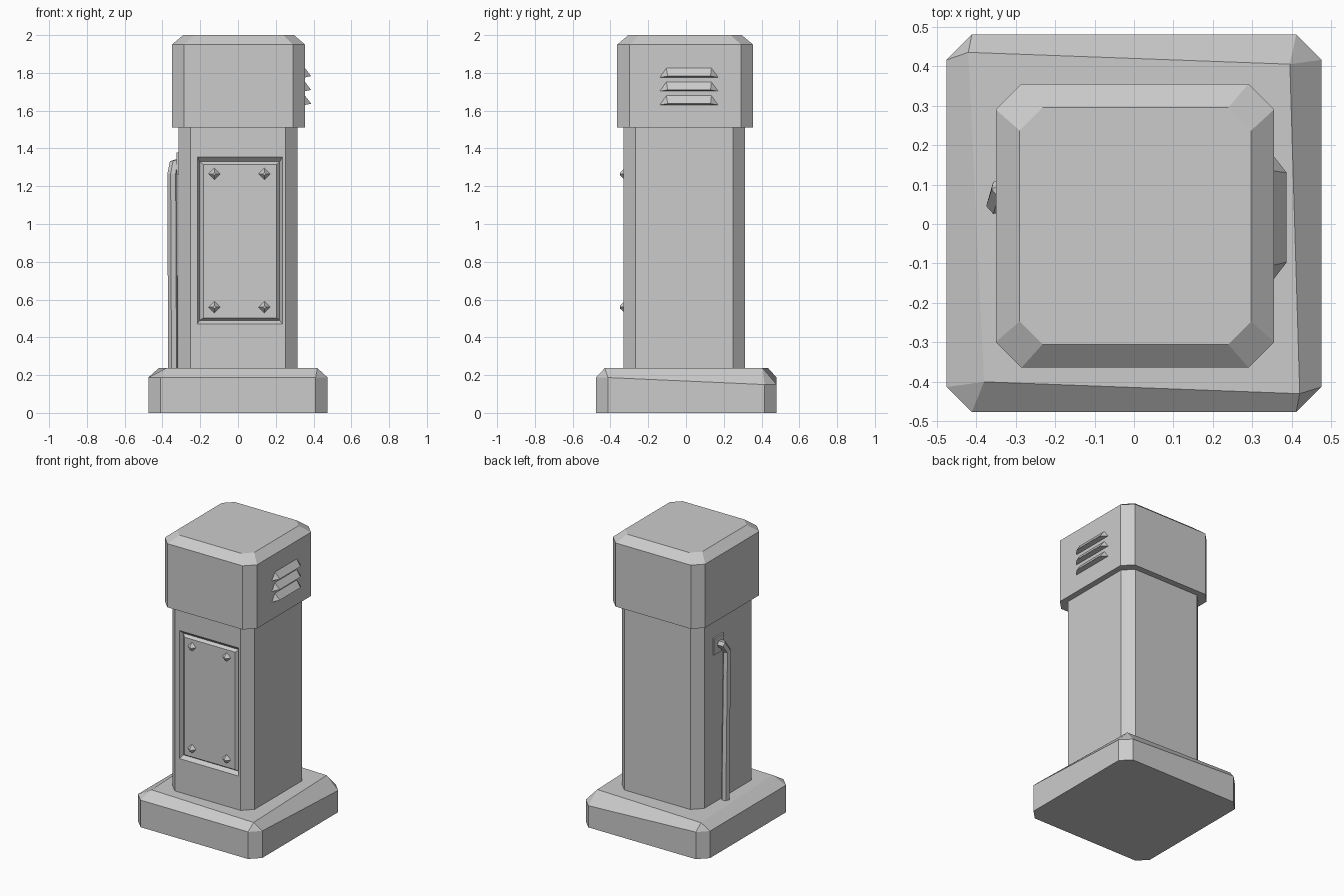
import bpy, bmesh
from math import pi
from mathutils import Matrix

cube = bpy.data.objects.get("Cube")
if cube:
    bpy.data.objects.remove(cube, do_unlink=True)

GREY = (0.6, 0.6, 0.6, 1)
grey = bpy.data.materials.new("plain grey")
grey.use_nodes = True
grey.diffuse_color = GREY
for node in grey.node_tree.nodes:
    if node.type == 'BSDF_PRINCIPLED':
        node.inputs["Base Color"].default_value = GREY


def finish(bm, name):
    """Turn a bmesh into a named flat-shaded object."""
    bmesh.ops.recalc_face_normals(bm, faces=bm.faces)
    mesh = bpy.data.meshes.new(name)
    bm.to_mesh(mesh)
    bm.free()
    mesh.materials.append(grey)
    obj = bpy.data.objects.new(name, mesh)
    bpy.context.collection.objects.link(obj)
    return obj


def octagon(x0, x1, y0, y1, c, z):
    """Rectangle with cut corners, starting with the front edge."""
    return [(x0 + c, y0, z), (x1 - c, y0, z), (x1, y0 + c, z), (x1, y1 - c, z),
            (x1 - c, y1, z), (x0 + c, y1, z), (x0, y1 - c, z), (x0, y0 + c, z)]


def loft(rings):
    """Bridge rings of points and cap both ends; returns bmesh and side faces."""
    bm = bmesh.new()
    loops = [[bm.verts.new(p) for p in ring] for ring in rings]
    n = len(loops[0])
    sides = [bm.faces.new((a[i], a[(i + 1) % n], b[(i + 1) % n], b[i]))
             for a, b in zip(loops, loops[1:]) for i in range(n)]
    bm.faces.new(loops[0][::-1])
    bm.faces.new(loops[-1])
    return bm, sides


# Base slab: cut corners below, a slightly skewed four-cornered top
slab = (-0.475, 0.475, -0.477, 0.48, 0.064)
rim = octagon(*slab, 0.187)
for i in (3, 4):
    rim[i] = (*rim[i][:2], 0.15)
fl, fr, br, bl = [(x, y, 0.237) for x, y in
                  ((-0.38, -0.40), (0.42, -0.43), (0.395, 0.405), (-0.42, 0.435))]
bm, _ = loft([octagon(*slab, 0), rim, [fl, fr, fr, br, br, bl, bl, fl]])
bmesh.ops.remove_doubles(bm, verts=bm.verts, dist=0.0001)
finish(bm, "base_slab")

# Column, with a grooved access panel inset into the front face
shaft = (-0.315, 0.315, -0.33, 0.313, 0.063)
bm, sides = loft([octagon(*shaft, 0.2), octagon(*shaft, 1.53)])
panel = sides[0]
for x0, x1, z0, z1, y in ((-0.215, 0.235, 0.47, 1.355, -0.33),
                          (-0.203, 0.221, 0.49, 1.33, -0.305),
                          (-0.183, 0.205, 0.503, 1.315, -0.323)):
    bmesh.ops.inset_region(bm, faces=[panel], thickness=0.005)
    mid = panel.calc_center_median()
    for v in panel.verts:
        v.co = (x0 if v.co.x < mid.x else x1, y, z0 if v.co.z < mid.z else z1)
finish(bm, "column")

# Cap with a chamfered top
cap = (-0.35, 0.355, -0.364, 0.355, 0.065)
bm, _ = loft([octagon(*cap, 1.51), octagon(*cap, 1.95),
              octagon(-0.29, 0.297, -0.305, 0.295, 0.058, 2.0)])
finish(bm, "cap")

# Four pointed panel bolts
for side, x in (("right", -0.125), ("left", 0.14)):
    for level, z in (("lower", 0.56), ("upper", 1.265)):
        bm = bmesh.new()
        bmesh.ops.create_cone(bm, cap_ends=True, segments=4, radius1=0.035, radius2=0.008,
                              depth=0.03, matrix=Matrix.Translation((x, -0.334, z))
                              @ Matrix.Rotation(pi / 2, 4, 'X') @ Matrix.Rotation(0, 4, 'Z'))
        finish(bm, f"{level}_{side}_bolt")

# Three vent louvres on the left side of the cap
for k, name in enumerate(("upper", "middle", "lower")):
    z = 1.775 - 0.073 * k
    wall, lip = 0.35, 0.387
    bm = bmesh.new()
    for p in ((wall, -0.145, z), (wall, 0.177, z), (wall, -0.105, z + 0.057),
              (wall, 0.135, z + 0.057), (lip, -0.097, z + 0.008), (lip, 0.13, z + 0.008)):
        bm.verts.new(p)
    bmesh.ops.convex_hull(bm, input=bm.verts)
    finish(bm, f"{name}_louvre")

# Wall plate where the pipe enters the column
bm = bmesh.new()
bmesh.ops.create_cube(bm, size=1, matrix=Matrix.Translation((-0.315, 0.105, 1.32))
                      @ Matrix.Diagonal((0.022, 0.105, 0.115, 1)))
finish(bm, "pipe_plate")

# Pipe running down the right side
curve = bpy.data.curves.new("side_pipe", 'CURVE')
curve.dimensions = '3D'
curve.bevel_depth = 0.027
curve.bevel_resolution = 1
curve.use_fill_caps = True
spline = curve.splines.new('POLY')
path = ((-0.30, 0.105, 1.325), (-0.34, 0.085, 1.315), (-0.348, 0.05, 1.26), (-0.343, 0.06, 0.22))
spline.points.add(len(path) - 1)
for point, co in zip(spline.points, path):
    point.co = (*co, 1)
spline.use_smooth = False
curve.materials.append(grey)
bpy.context.collection.objects.link(bpy.data.objects.new("side_pipe", curve))
